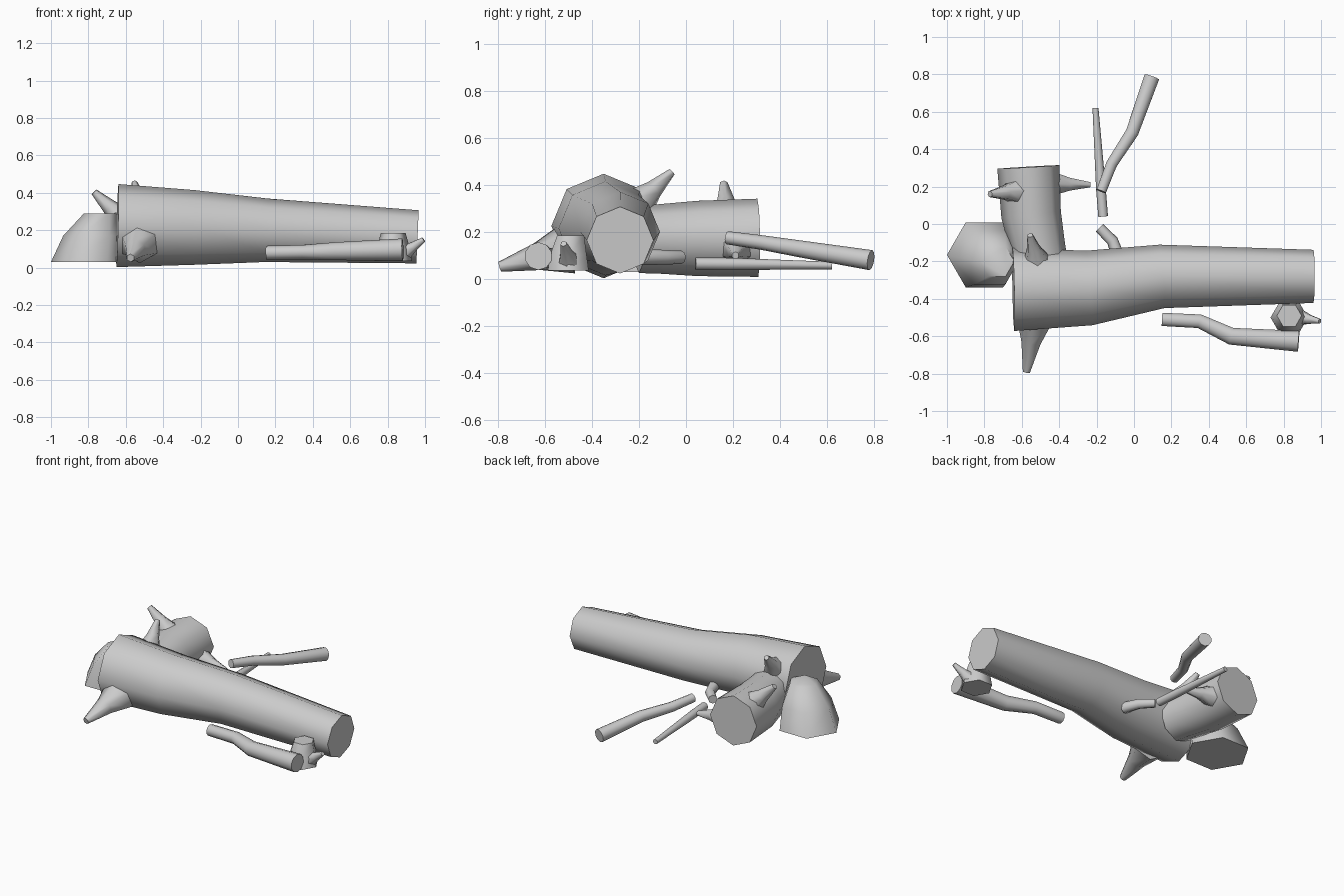
import bpy, bmesh, math
from mathutils import Vector

cube = bpy.data.objects.get("Cube")
if cube:
    bpy.data.objects.remove(cube, do_unlink=True)

grey = bpy.data.materials.new("weathered_grey")
grey.use_nodes = True
grey.diffuse_color = (0.6, 0.6, 0.6, 1)
grey.node_tree.nodes["Principled BSDF"].inputs["Base Color"].default_value = (0.6, 0.6, 0.6, 1)


def limb(name, path, sides, axis=None, turn=0.0):
    """Capped tube through (x, y, z, radius) stations; axis fixes the ring direction."""
    bm = bmesh.new()
    pts = [Vector(p[:3]) for p in path]
    rings = []
    for i, p in enumerate(pts):
        if axis:
            t = Vector(axis).normalized()
        else:
            before = (p - pts[i - 1]).normalized() if i else Vector()
            after = (pts[i + 1] - p).normalized() if i < len(pts) - 1 else Vector()
            t = (before + after).normalized()
        ref = Vector((1, 0, 0)) if abs(t.z) > 0.8 else Vector((0, 0, 1))
        up = (ref - t * ref.dot(t)).normalized()
        side = t.cross(up)
        ring = []
        for k in range(sides):
            a = math.tau * k / sides + turn
            ring.append(bm.verts.new(p + path[i][3] * (up * math.cos(a) + side * math.sin(a))))
        rings.append(ring)
    for r0, r1 in zip(rings, rings[1:]):
        for k in range(sides):
            n = (k + 1) % sides
            bm.faces.new((r0[k], r0[n], r1[n], r1[k]))
    bm.faces.new(rings[0][::-1])
    bm.faces.new(rings[-1])
    bmesh.ops.recalc_face_normals(bm, faces=bm.faces)
    mesh = bpy.data.meshes.new(name)
    bm.to_mesh(mesh)
    bm.free()
    mesh.materials.append(grey)
    ob = bpy.data.objects.new(name, mesh)
    bpy.context.collection.objects.link(ob)
    bpy.ops.object.select_all(action='DESELECT')
    ob.select_set(True)
    bpy.context.view_layer.objects.active = ob
    bpy.ops.object.shade_smooth_by_angle(angle=math.radians(62))
    return ob


def thorn(name, base, tip, r_base, r_tip, sides=6):
    """Broken branch stub with a flared foot."""
    b, t = Vector(base), Vector(tip)
    m = b.lerp(t, 0.45)
    mid = r_tip + (r_base - r_tip) * 0.42
    limb(name, [(*b, r_base), (*m, mid), (*t, r_tip)], sides)


# Fallen trunk and its side log
limb("main_trunk", [(-0.645, -0.35, 0.225, 0.222), (-0.24, -0.342, 0.215, 0.2),
                    (0.15, -0.28, 0.2, 0.17), (0.96, -0.28, 0.165, 0.142)], 8)
limb("side_log", [(-0.5, -0.2, 0.17, 0.145), (-0.515, -0.12, 0.17, 0.147),
                  (-0.55, 0.05, 0.172, 0.16), (-0.565, 0.305, 0.175, 0.166)], 8)

# Standing stumps
limb("large_stump", [(-0.8, -0.165, 0.03, 0.2), (-0.77, -0.18, 0.17, 0.165),
                     (-0.732, -0.2, 0.29, 0.092)], 6, axis=(0, 0, 1))
limb("small_stump", [(0.83, -0.5, 0.035, 0.1), (0.83, -0.5, 0.1, 0.09),
                     (0.83, -0.49, 0.185, 0.066)], 6, axis=(0, 0, 1))

# Broken branch stubs
thorn("front_stub", (-0.53, -0.5, 0.13, ), (-0.575, -0.79, 0.052), 0.11, 0.022)
thorn("top_stub", (-0.52, -0.2, 0.32), (-0.555, -0.06, 0.455), 0.075, 0.016)
thorn("side_log_right_stub", (-0.62, 0.175, 0.26), (-0.77, 0.16, 0.405), 0.075, 0.018)
thorn("side_log_left_stub", (-0.43, 0.215, 0.13), (-0.235, 0.21, 0.1), 0.07, 0.016)
thorn("small_stump_stub", (0.89, -0.5, 0.08), (0.993, -0.52, 0.15), 0.045, 0.014)

# Loose twigs
limb("front_twig", [(0.15, -0.51, 0.08, 0.037), (0.35, -0.52, 0.083, 0.039),
                    (0.52, -0.6, 0.088, 0.048), (0.88, -0.627, 0.097, 0.059)], 10)
limb("back_twig", [(-0.175, 0.175, 0.175, 0.028), (-0.12, 0.32, 0.155, 0.031),
                   (-0.01, 0.49, 0.127, 0.036), (0.095, 0.785, 0.08, 0.043)], 10)
limb("thin_twig", [(-0.165, 0.04, 0.065, 0.026), (-0.177, 0.19, 0.064, 0.026),
                   (-0.206, 0.62, 0.057, 0.016)], 8)
limb("short_twig", [(-0.185, -0.02, 0.092, 0.028), (-0.115, -0.09, 0.092, 0.031),
                    (-0.08, -0.19, 0.095, 0.036)], 8)
